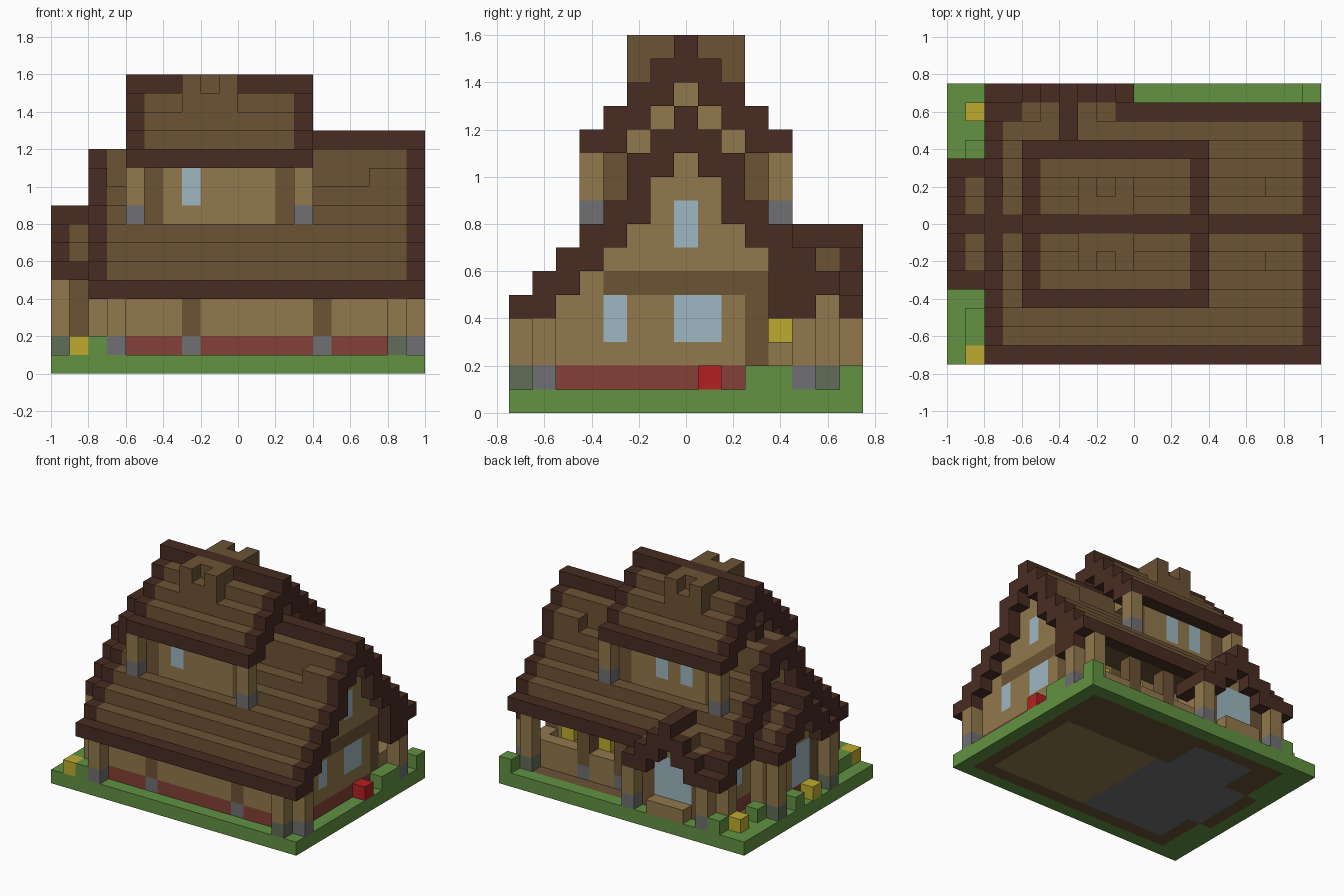
import bpy
import bmesh
from mathutils import Vector

cube = bpy.data.objects.get("Cube")
if cube:
    bpy.data.objects.remove(cube, do_unlink=True)

UNIT = 0.1
COUNT_X, COUNT_Y = 20, 15
MIDDLE = 7                     # row of the main ridge


def linear(value):
    value /= 255
    return value / 12.92 if value <= 0.04045 else ((value + 0.055) / 1.055) ** 2.4


def make_material(name, rgb):
    color = tuple(linear(v) for v in rgb) + (1.0,)
    mat = bpy.data.materials.new(name)
    mat.use_nodes = True
    mat.diffuse_color = color
    mat.node_tree.nodes["Principled BSDF"].inputs["Base Color"].default_value = color
    return mat


COLORS = {
    "dark_wood": (72, 44, 34), "brown_wood": (108, 83, 52), "tan_wood": (145, 120, 76),
    "red_brick": (132, 64, 54), "grass_green": (98, 146, 66), "grey_stone": (112, 112, 114),
    "mossy_stone": (97, 109, 88), "flower_yellow": (190, 171, 47),
    "bright_red": (178, 33, 33), "window_glass": (158, 183, 193),
}
MATERIALS = {name: make_material(name, rgb) for name, rgb in COLORS.items()}
DARK, BROWN, TAN, BRICK, GRASS, STONE, MOSS, YELLOW, RED, GLASS = COLORS

cells = {}                     # cell -> (part, colour)


def as_range(span):
    return range(span, span + 1) if isinstance(span, int) else range(span[0], span[1] + 1)


def fill(part, color, xs, ys, zs):
    for x in as_range(xs):
        for y in as_range(ys):
            for z in as_range(zs):
                cells[x, y, z] = (part, color)


def post(part, x, y, base, top, foot=STONE, color=TAN):
    fill(part, color, x, y, (base, top))
    fill(part, foot, x, y, base)


# Ground slab, with the floor showing on its underside
fill("ground", GRASS, (0, COUNT_X - 1), (0, COUNT_Y - 1), 0)
fill("foundation", BROWN, (2, 18), (1, 13), 0)
fill("foundation", BROWN, 1, (5, 9), 0)
fill("wood_floor", TAN, (10, 17), (2, 9), 0)
fill("stone_floor", STONE, (3, 9), (2, 9), 0)
fill("stone_floor", STONE, (4, 8), (10, 12), 0)
fill("stone_floor", STONE, 2, (5, 9), 0)

# Main roof heights per distance from the ridge
UNDER = [11, 10, 8, 7, 6, 5, 4, 4]
TOP = [12, 11, 9, 8, 7, 6, 5, 4]


def side_bottom(y):
    bottom = UNDER[abs(y - MIDDLE)]
    return min(bottom, 5) if y in (11, 12) else (5 if y == 13 else bottom)


# Main walls: gable ends, long front, back behind the veranda
for x, last in ((3, 12), (18, 10)):
    for y in range(1, last + 1):
        fill("gable_wall", TAN, x, y, (1, UNDER[abs(y - MIDDLE)] - 1))
    fill("gable_wall", BRICK, x, (1, last), 1)
    fill("gable_beam", BROWN, x, (4, 9), 5)
fill("gable_column", BROWN, 18, 10, (1, 5))
fill("front_wall", TAN, (4, 17), 1, (2, 3))
fill("front_wall", BRICK, (4, 17), 1, 1)
fill("back_wall", TAN, (4, 17), 10, (1, 6))
for x in (7, 14):
    post("front_column", x, 1, 1, 3, color=BROWN)
    post("back_column", x, 10, 1, 6, color=BROWN)

# Gable windows
fill("right_window", GLASS, 18, 4, (3, 4))
fill("right_window", GLASS, 18, (7, 8), (3, 4))
fill("attic_window", GLASS, 18, 7, (7, 8))
fill("left_window", GLASS, 3, 11, (3, 4))
fill("left_window", GLASS, 3, 3, (3, 4))

# Corner posts under the eaves
post("corner_post", 18, 0, 1, 3, MOSS)
post("corner_post", 19, 1, 1, 3)
post("corner_post", 3, 0, 1, 3)
post("corner_post", 2, 1, 1, 3)
post("corner_post", 18, 13, 1, 4, MOSS)
post("corner_post", 19, 12, 1, 3)
post("corner_post", 2, 13, 1, 3)

# Veranda along the back
fill("veranda_rail", TAN, (9, 18), 12, (1, 2))
fill("veranda_rail", TAN, 18, (11, 12), (1, 2))
for x in (11, 14):
    post("veranda_post", x, 12, 1, 4, color=BROWN)
for x in (13, 16):
    fill("veranda_flower", YELLOW, x, 11, 3)
fill("veranda_beam", DARK, 19, (11, 12), 4)

# Main roof
for x in range(2, 20):
    for y in range(0, 14):
        away = abs(y - MIDDLE)
        top = TOP[away]
        if away == 2 and x >= 17 or away == 2 and x == 2:
            top += 1
        if away == 0 and x < 4:
            top -= 1
        if y == 13:
            top = 5
        edge = x in (2, 19) or y in (0, 7, 13)
        fill("main_roof", DARK if edge else BROWN, x, y, (side_bottom(y), top))
fill("main_roof", DARK, 2, (13, 14), 4)

# Back porch with its ridge running front to back
fill("back_porch_wall", TAN, (4, 8), 13, (1, 5))
for x in (4, 8):
    fill("back_porch_wall", TAN, x, (11, 12), (1, 4))
    fill("back_porch_column", BROWN, x, 13, (1, 4))
fill("back_porch_wall", BRICK, (5, 7), 13, 1)
fill("back_porch_window", GLASS, (5, 7), 13, (2, 4))
fill("back_step", TAN, (5, 7), 14, 1)
for x in (3, 9):
    post("back_porch_post", x, 14, 1, 3)
for x in range(3, 10):
    away = abs(x - 6)
    for y in range(12, 15):
        edge = y == 14 or away == 0 or x == 9
        fill("back_porch_roof", DARK if edge else BROWN, x, y, (max(6 - away, 4), 7 - away))

# Left porch
fill("left_porch_wall", TAN, 1, (5, 9), (2, 5))
fill("left_porch_wall", BRICK, 1, (5, 9), 1)
fill("left_porch_wall", TAN, 1, (6, 8), 6)
fill("left_porch_door", GLASS, 1, (6, 7), (2, 4))
for side in (-1, 1):
    y = MIDDLE + 2 * side
    fill("left_porch_wall", TAN, 2, y, (1, 4))
    fill("left_porch_column", BROWN, 1, y, (1, 4))
    post("left_porch_post", 0, y + side, 1, 4, MOSS)
for y in range(4, 11):
    away = abs(y - MIDDLE)
    for x in range(0, 3):
        edge = x in (0, 2) or away in (0, 3)
        fill("left_porch_roof", DARK if edge else BROWN, x, y, (max(7 - away, 5), 8 - away))

# Dormer storey: walls, columns and stone-footed posts
for side in (-1, 1):
    y = MIDDLE + 3 * side
    fill("dormer_wall", TAN, (6, 11), y, (8, 10))
    for x in (5, 12):
        fill("dormer_column", BROWN, x, y, (8, 10))
    for x in (4, 13):
        post("dormer_post", x, y + side, 8, 10)
for x in (5, 12):
    for y in range(5, 10):
        fill("dormer_gable", TAN, x, y, (11, 13 - abs(y - MIDDLE)))
fill("dormer_window", GLASS, 7, (4, 4), (9, 10))
for x in (7, 9):
    fill("dormer_window", GLASS, x, 10, (9, 10))

# Dormer roof and its raised patches
for y in range(3, 12):
    away = abs(y - MIDDLE)
    for x in range(4, 14):
        edge = x in (4, 13) or away in (0, 4)
        fill("dormer_roof", DARK if edge else BROWN, x, y, (max(14 - away, 11), 15 - away))
for side in (-1, 1):
    fill("roof_patch", BROWN, (7, 9), MIDDLE + side, 15)
    fill("roof_patch", BROWN, (7, 9), MIDDLE + 2 * side, 14)
    for x in (7, 9):
        fill("roof_patch", BROWN, x, MIDDLE + 2 * side, 15)

# Garden
for x, y in ((1, 1), (1, 2), (2, 0), (1, 11), (2, 14), (0, 8), (19, 10), (19, 11), (19, 14)):
    fill("hedge", GRASS, x, y, 1)
for x, y in ((1, 0), (1, 13), (0, 6)):
    fill("flower", YELLOW, x, y, 1)
fill("red_box", RED, 19, 8, 1)

# Turn every part into a mesh of its exposed block sides
origin = Vector((-COUNT_X * UNIT / 2, -COUNT_Y * UNIT / 2, 0))
for part in sorted({entry[0] for entry in cells.values()}):
    bm = bmesh.new()
    used = []
    for cell, (owner, color) in cells.items():
        if owner != part:
            continue
        if color not in used:
            used.append(color)
        for axis in range(3):
            for sign in (-1, 1):
                step = Vector((0, 0, 0))
                step[axis] = sign
                if tuple(int(a + b) for a, b in zip(cell, step)) in cells:
                    continue
                u, v = Vector((0, 0, 0)), Vector((0, 0, 0))
                u[(axis + 1) % 3] = 0.5
                v[(axis + 2) % 3] = 0.5 * sign
                mid = Vector(cell) + Vector((0.5, 0.5, 0.5)) + step / 2
                ring = [mid - u - v, mid + u - v, mid + u + v, mid - u + v]
                face = bm.faces.new([bm.verts.new(origin + p * UNIT) for p in ring])
                face.material_index = used.index(color)
    bmesh.ops.remove_doubles(bm, verts=bm.verts, dist=UNIT / 100)
    mesh = bpy.data.meshes.new(part)
    bm.to_mesh(mesh)
    bm.free()
    for color in used:
        mesh.materials.append(MATERIALS[color])
    bpy.context.collection.objects.link(bpy.data.objects.new(part, mesh))
